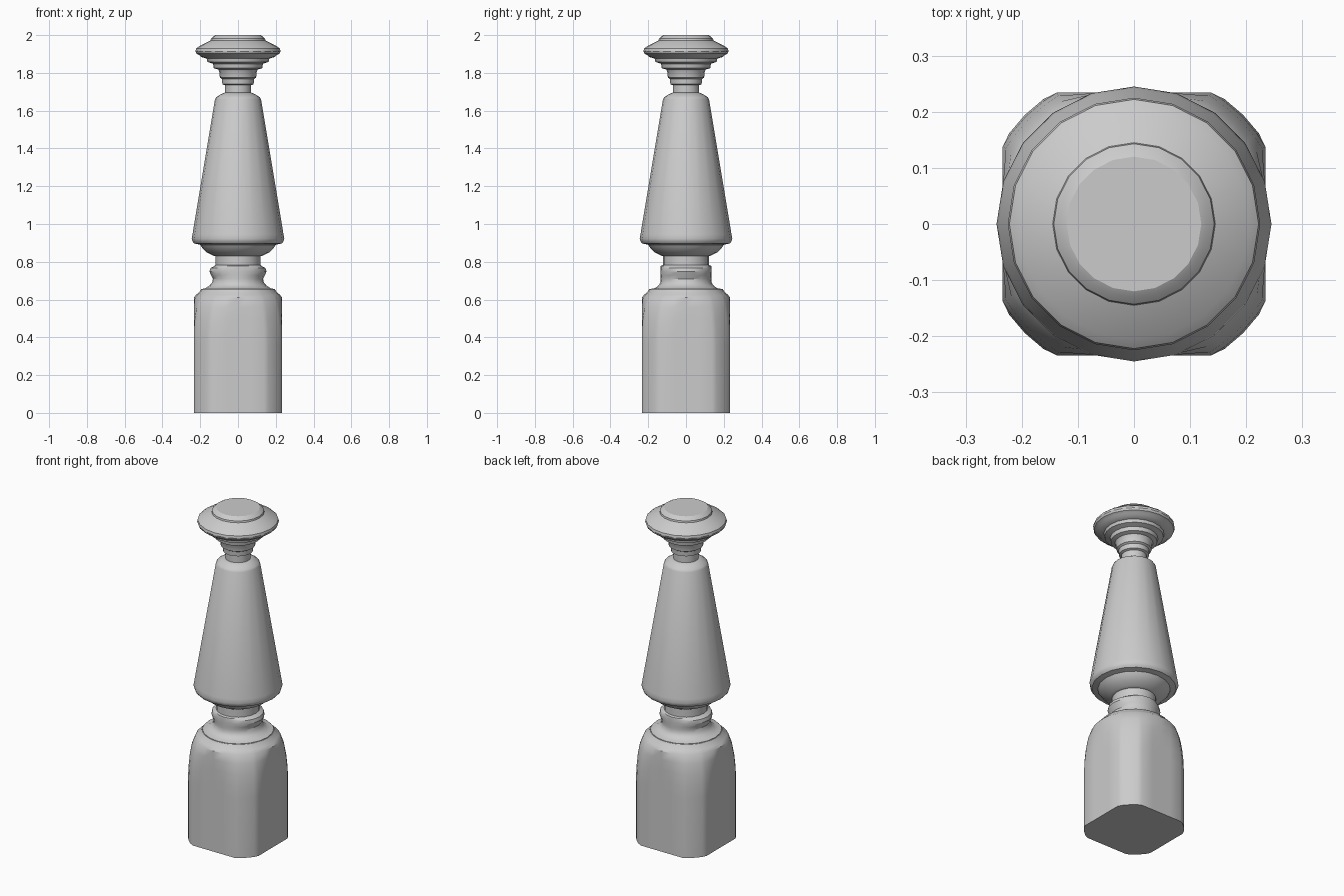
import bpy, bmesh, math
from math import sin, cos, pi

if "Cube" in bpy.data.objects:
    bpy.data.objects.remove(bpy.data.objects["Cube"])

def loft(name, levels, radius, angles, smooth=30):
    """Skin rings of radius(level, angle) at height level[-1], capped at both ends."""
    bm = bmesh.new()
    rings = []
    for lv in levels:
        rings.append([bm.verts.new((radius(lv, a) * cos(a), radius(lv, a) * sin(a), lv[-1]))
                      for a in angles])
    n = len(angles)
    for lo, hi in zip(rings, rings[1:]):
        for i in range(n):
            j = (i + 1) % n
            bm.faces.new((lo[i], lo[j], hi[j], hi[i]))
    bm.faces.new(rings[0][::-1])
    bm.faces.new(rings[-1])
    me = bpy.data.meshes.new(name)
    bm.to_mesh(me)
    bm.free()
    ob = bpy.data.objects.new(name, me)
    bpy.context.collection.objects.link(ob)
    bpy.ops.object.select_all(action='DESELECT')
    ob.select_set(True)
    bpy.context.view_layer.objects.active = ob
    bpy.ops.object.shade_smooth_by_angle(angle=math.radians(smooth))
    return ob

def round_r(lv, a):
    return lv[0]

def block_r(lv, a):
    # square column trimmed by a turned outline
    return min(lv[0], 0.234 / max(abs(cos(a)), abs(sin(a))))

def oval_r(lv, a):
    # first radius along x, second along y
    return lv[0] * cos(a) ** 2 + lv[1] * sin(a) ** 2

ring20 = [2 * pi * i / 20 for i in range(20)]

# Square base block with corners rounding into the shoulder
corner = [0, 15, 30.5, 36, 45, 54, 59.5, 75]
block_angles = [math.radians(q * 90 + c) for q in range(4) for c in corner]
loft("base_block", [(.275, 0), (.275, .36), (.272, .43), (.265, .5), (.254, .56),
                    (.236, .61), (.222, .625), (.205, .64), (.197, .652)],
     block_r, block_angles)

# Lower turned neck with a bead that swells sideways
loft("lower_neck", [(.195, .195, .645), (.195, .195, .655), (.172, .165, .66), (.15, .145, .675),
                    (.137, .136, .69), (.133, .135, .71), (.142, .135, .728), (.151, .135, .748),
                    (.145, .135, .768), (.125, .135, .778), (.12, .122, .782), (.12, .122, .835)],
     oval_r, ring20)

# Tapered shaft with flared foot
loft("tapered_shaft", [(.125, .83), (.135, .835), (.165, .85), (.19, .875), (.2, .89), (.232, .897),
                       (.241, .908), (.245, .922), (.241, .945), (.122, 1.66), (.115, 1.672),
                       (.088, 1.688), (.072, 1.695)],
     round_r, ring20)

# Stepped neck and mushroom cap
loft("stepped_cap", [(.07, 1.69), (.07, 1.735), (.083, 1.74), (.085, 1.768), (.096, 1.775),
                     (.1, 1.81), (.105, 1.818), (.128, 1.825), (.132, 1.848), (.162, 1.858),
                     (.166, 1.876), (.195, 1.884), (.205, 1.894), (.22, 1.902), (.225, 1.914),
                     (.222, 1.928), (.205, 1.942), (.145, 1.972), (.143, 1.982), (.13, 1.994),
                     (.12, 2.0)],
     round_r, ring20)
